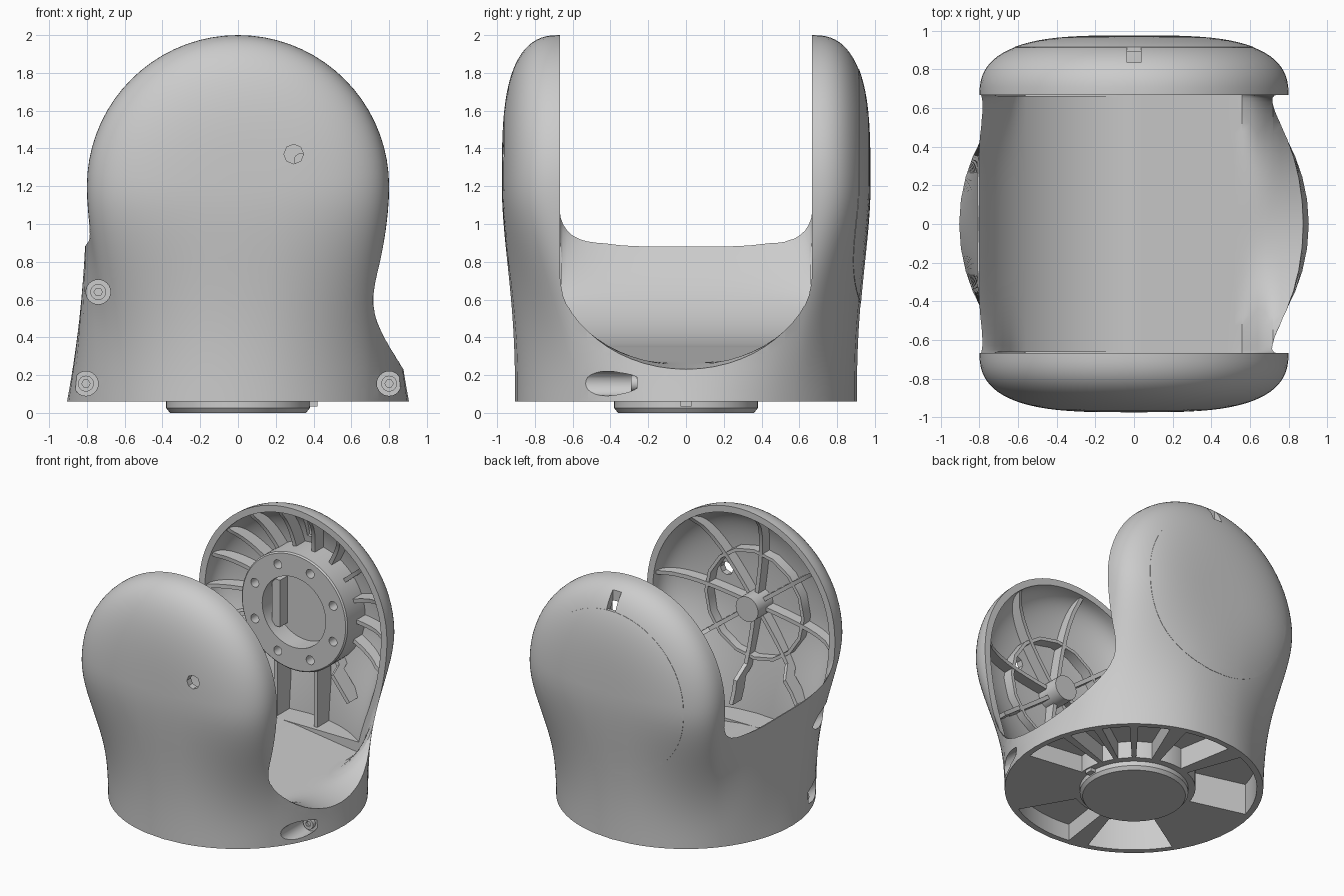
import bpy, bmesh, math
from mathutils import Matrix
from math import sin, cos, pi, sqrt, radians

if "Cube" in bpy.data.objects:
    bpy.data.objects.remove(bpy.data.objects["Cube"])

SHELL = bpy.data.materials.new("light grey")
SHELL.diffuse_color = (0.6, 0.6, 0.6, 1)
SHELL.use_nodes = True
SHELL.node_tree.nodes["Principled BSDF"].inputs["Base Color"].default_value = SHELL.diffuse_color


def finish(name, bm):
    bmesh.ops.remove_doubles(bm, verts=bm.verts, dist=1e-5)
    bmesh.ops.recalc_face_normals(bm, faces=bm.faces)
    me = bpy.data.meshes.new(name)
    bm.to_mesh(me)
    bm.free()
    me.materials.append(SHELL)
    ob = bpy.data.objects.new(name, me)
    bpy.context.collection.objects.link(ob)
    return ob


def cut(ob, cutter, op='DIFFERENCE'):
    cutter.hide_render = True
    m = ob.modifiers.new("cut", 'BOOLEAN')
    m.operation, m.object, m.solver = op, cutter, 'EXACT'
    dg = bpy.context.evaluated_depsgraph_get()
    dg.update()
    me = bpy.data.meshes.new_from_object(ob.evaluated_get(dg))
    ob.modifiers.clear()
    ob.data = me
    bpy.data.objects.remove(cutter)


def prism(name, pts, axis, a, b):
    """Extrude a 2D polygon along an axis from a to b."""
    bm = bmesh.new()
    place = {'y': lambda p, h: (p[0], h, p[1]), 'z': lambda p, h: (p[0], p[1], h)}[axis]
    lo = [bm.verts.new(place(p, a)) for p in pts]
    hi = [bm.verts.new(place(p, b)) for p in pts]
    n = len(pts)
    bm.faces.new(lo)
    bm.faces.new(hi)
    for i in range(n):
        bm.faces.new((lo[i], lo[(i + 1) % n], hi[(i + 1) % n], hi[i]))
    return finish(name, bm)


def circle(x, y, r, n=24):
    return [(x + r * cos(2 * pi * i / n), y + r * sin(2 * pi * i / n)) for i in range(n)]


def box(name, x0, x1, y0, y1, z0, z1):
    return prism(name, [(x0, y0), (x1, y0), (x1, y1), (x0, y1)], 'z', z0, z1)


def lathe_y(name, prof, n=64):
    """Closed (r, y) profile turned around the joint axis."""
    bm = bmesh.new()
    rings = [[bm.verts.new((r * cos(2 * pi * i / n), y, 1.2 + r * sin(2 * pi * i / n)))
              for r, y in prof] for i in range(n)]
    k = len(prof)
    for i in range(n):
        A, B = rings[i], rings[(i + 1) % n]
        for j in range(k):
            bm.faces.new((A[j], A[(j + 1) % k], B[(j + 1) % k], B[j]))
    return finish(name, bm)


def smooth(a, b, x):
    t = min(1, max(0, (x - a) / (b - a)))
    return t * t * (3 - 2 * t)


def body_solid(name, off):
    """Round base lofted into a two-sided dome, shrunk by off."""
    R, d, base = 0.8 - off, 0.305 - off, 0.905 - off
    dome = [(R * sin(a) ** 0.6, 0.67 + d * max(0, cos(a)) ** 0.8) for a in [i * pi / 40 for i in range(21)]]
    half = [(x, -y) for x, y in dome] + [(R, -0.67 + 1.34 * i / 12) for i in range(1, 12)] + dome[::-1]
    half[0], half[-1] = (0, -0.67 - d), (0, 0.67 + d)
    full = half + [(-x, y) for x, y in reversed(half[1:-1])]
    bm = bmesh.new()

    def bridge(A, B, closed):
        n = len(A)
        for i in range(n if closed else n - 1):
            bm.faces.new((A[i], A[(i + 1) % n], B[(i + 1) % n], B[i]))
    rings = []
    for i in range(19):
        t = i / 18
        ring = []
        for x, y in full:
            r = math.hypot(x, y)
            k = abs(x / r) ** 8
            s = smooth(0, 1, t ** 1.35) * (1 - k) + (1 - (1 - t) ** 2) * k
            f = base / r * (1 - s) + s
            ring.append(bm.verts.new((x * f, y * f, 0.06 + 1.14 * t)))
        rings.append(ring)
    bm.faces.new(rings[0])
    for A, B in zip(rings, rings[1:]):
        bridge(A, B, True)
    arcs = [[bm.verts.new((x * cos(pi * i / 36), y, 1.2 + x * sin(pi * i / 36)))
             for x, y in half] for i in range(37)]
    for A, B in zip(arcs, arcs[1:]):
        bridge(A, B, False)
    return finish(name, bm)


def floor_z(x, y):
    """Height of the saddle between the arms."""
    u = min(1, abs(y) / 0.668)
    if x < 0:
        z = 1.2 - sqrt(max(0.0, 0.7225 - x * x))
        return min(0.88, z) + 0.2 * smooth(0.6, 0.76, -x) * (1 - sqrt(1 - u ** 4))
    return 0.35 - 0.136 * x + 0.5 * smooth(0.55, 0.74, x) * (1 - sqrt(1 - u * u))


def saddle_cutter():
    bm = bmesh.new()
    nx, ny = 60, 28
    P = [(-1.2 + 2.4 * i / nx) for i in range(nx + 1)]
    Q = [0.668 * sin(pi * (j / ny - 0.5)) for j in range(ny + 1)]
    lo = [[bm.verts.new((x, y, floor_z(x, y))) for y in Q] for x in P]
    hi = [[bm.verts.new((x, y, 2.3)) for y in Q] for x in P]
    for g in (lo, hi):
        for i in range(nx):
            for j in range(ny):
                bm.faces.new((g[i][j], g[i + 1][j], g[i + 1][j + 1], g[i][j + 1]))
    for i in range(nx):
        for j in (0, ny):
            bm.faces.new((lo[i][j], lo[i + 1][j], hi[i + 1][j], hi[i][j]))
    for j in range(ny):
        for i in (0, nx):
            bm.faces.new((lo[i][j], lo[i][j + 1], hi[i][j + 1], hi[i][j]))
    return finish("saddle_cutter", bm)


# Forked housing: hollow arms, saddle between them
housing = body_solid("fork_housing", 0)
hollow = body_solid("arm_hollow", 0.05)
cut(hollow, box("gap", -2, 2, -0.663, 0.663, -1, 3))
cut(hollow, box("below", -2, 2, -2, 2, -1, 0.355))
cut(housing, saddle_cutter())
cut(housing, hollow)

# Pockets in the underside
for a0, a1, top in ((262, 300, 0.19), (352, 375, 0.19), (379, 391, 0.19), (395, 408, 0.19),
                    (412, 427, 0.19), (435, 460, 0.22), (470, 525, 0.3), (212, 252, 0.3)):
    ang = [radians(a0 + (a1 - a0) * i / 10) for i in range(11)]
    pts = [(0.86 * cos(a), 0.86 * sin(a)) for a in ang] + [(0.43 * cos(a), 0.43 * sin(a)) for a in ang[::-1]]
    cut(housing, prism("pocket", pts, 'z', 0, top))

# Screw bores, sight hole and top slot
SCREWS = ((-0.805, 0.155, -0.26), (0.8, 0.155, -0.26), (-0.74, 0.64, -0.38))
for x, z, y in SCREWS:
    cut(housing, prism("bore", circle(x, z, 0.065), 'y', -1.2, y))
cut(housing, prism("sight_hole", circle(0.295, 1.37, 0.052, 8), 'y', -1.2, -0.7))
cut(housing, box("slot", -0.037, 0.037, 0.835, 0.92, 1.7, 2.1))

# Screws in the bores
for x, z, y in SCREWS:
    s = prism("screw", circle(x, z, 0.042), 'y', y - 0.03, y + 0.01)
    cut(s, prism("socket", circle(x, z, 0.022, 6), 'y', y - 0.1, y - 0.01))

# Thin round cover on the back arm
cover = body_solid("back_cover", -0.002)
cut(cover, prism("cover_disc", circle(0, 1.2, 0.62, 64), 'y', 0.75, 1.2), 'INTERSECT')
cut(cover, body_solid("cover_inside", 0.02))


def dome_y(r):
    return 0.67 + 0.305 * max(0, 1 - (r / 0.8) ** (10 / 3)) ** 0.4


def rib(name, deg, side, r0, r1, depth, t=0.015):
    """Radial rib following the inside of an arm."""
    rs = [r0 + (r1 - r0) * i / 8 for i in range(9)]
    low = sin(radians(deg)) < -0.6
    out = [min(dome_y(r) - 0.025, 0.82 if low and r > 0.5 else 2) for r in rs]
    pts = [(r, side * y) for r, y in zip(rs, out)]
    pts += [(r, side * max(0.69, y - depth)) for r, y in reversed(list(zip(rs, out)))]
    ob = prism(name, pts, 'z', -t, t)
    ob.data.transform(Matrix.Translation((0, 0, 1.2)) @ Matrix.Rotation(-radians(deg), 4, 'Y'))


# Front arm inside: pin, ring and spokes
prism("front_pin", circle(0, 1.2, 0.095, 32), 'y', -0.95, -0.74)
lathe_y("front_ring_rib", [(0.4, -0.94), (0.425, -0.94), (0.425, -0.83), (0.4, -0.83)], 16)
for i in range(8):
    rib("front_spoke", 8 + 45 * i, -1, 0.0, 0.75, 0.11)

# Back arm inside: bolt flange and ribs
flange = lathe_y("bolt_flange", [(0.27, 0.68), (0.44, 0.68), (0.45, 0.69), (0.45, 0.91), (0.27, 0.91)])
for i in range(8):
    a = radians(22.5 + 45 * i)
    cut(flange, prism("bolt_hole", circle(0.36 * cos(a), 1.2 + 0.36 * sin(a), 0.034, 16), 'y', 0.6, 0.76))
prism("flange_back", circle(0, 1.2, 0.28, 32), 'y', 0.83, 0.9)
box("flange_block", -0.23, -0.16, 0.74, 0.85, 1.02, 1.38)
for i in range(12):
    rib("back_rib", -20 + 20 * i, 1, 0.44, 0.76, 0.13)
for deg in (232, 308):
    rib("back_lower_rib", deg, 1, 0.44, 0.74, 0.13)
for x in (-0.17, 0.17):
    box("back_channel_rib", x - 0.015, x + 0.015, 0.7, 0.865, 0.345, 0.8)

# Turntable disc under the base
prism("turntable_disc", circle(0, 0, 0.38, 64), 'z', 0.025, 0.15)
bm = bmesh.new()
bmesh.ops.create_cone(bm, cap_ends=True, segments=64, radius1=0.36, radius2=0.38, depth=0.025,
                      matrix=Matrix.Translation((0, 0, 0.0125)))
finish("turntable_face", bm)
box("turntable_tab", 0.36, 0.42, -0.03, 0.03, 0.035, 0.08)

# Smooth shading with sharp edges kept
bpy.ops.object.select_all(action='DESELECT')
for ob in bpy.context.scene.objects:
    ob.select_set(True)
bpy.context.view_layer.objects.active = housing
bpy.ops.object.shade_smooth_by_angle(angle=radians(30))
